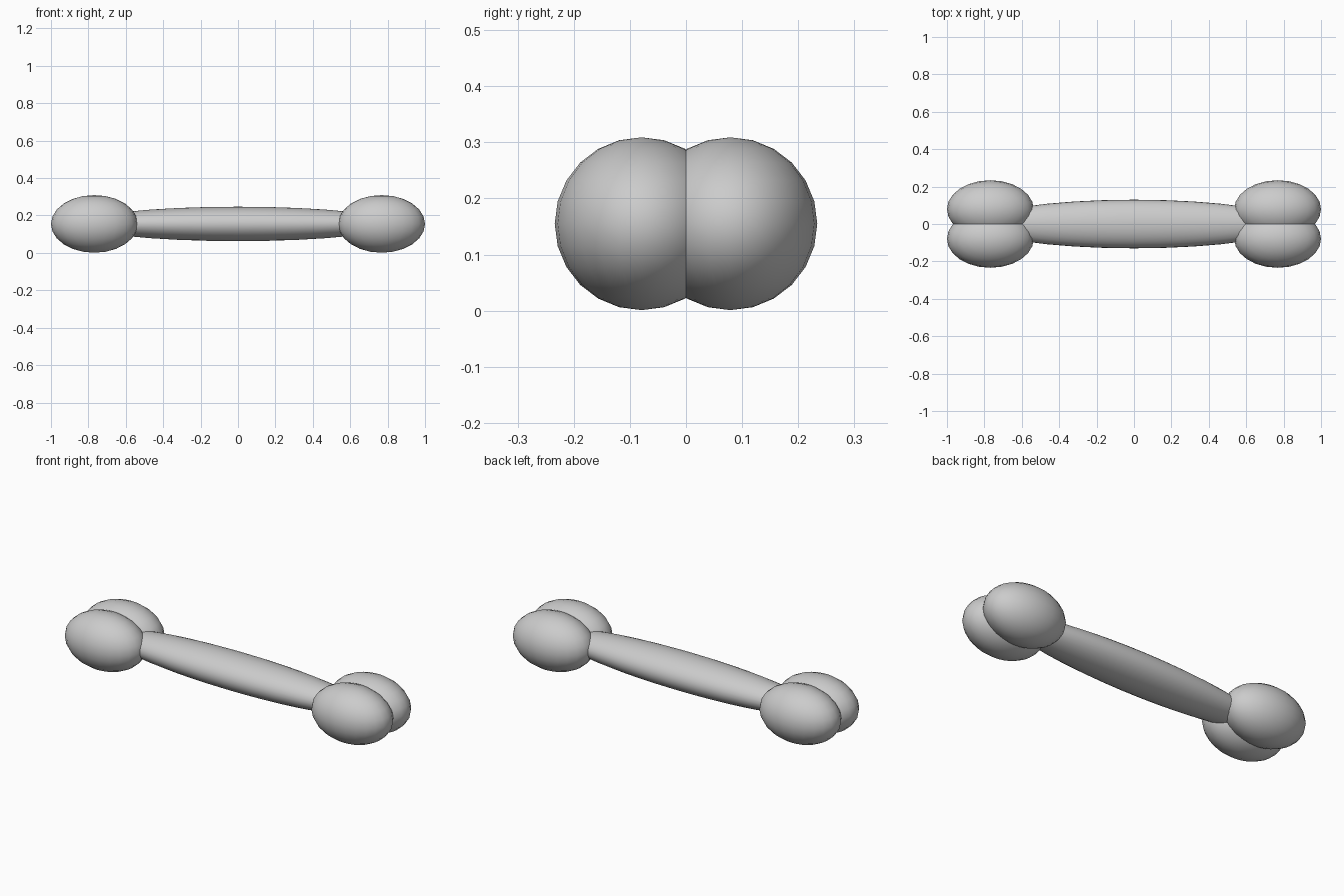
import bpy

cube = bpy.data.objects.get("Cube")
if cube:
    bpy.data.objects.remove(cube, do_unlink=True)

MID_Z = 0.155


def ellipsoid(name, centre, radii, segments=24, rings=12):
    """Smooth-shaded ellipsoid with its poles along z."""
    bpy.ops.mesh.primitive_uv_sphere_add(
        segments=segments, ring_count=rings, radius=1, location=centre)
    obj = bpy.context.object
    obj.name = name
    obj.scale = radii
    bpy.ops.object.transform_apply(location=False, rotation=False, scale=True)
    bpy.ops.object.shade_smooth()
    return obj


# Long flattened shaft, its tips buried in the knobs
ellipsoid("shaft", (0, 0, MID_Z), (0.84, 0.13, 0.092), segments=32, rings=16)

# Pair of overlapping knobs at each end
for side, sx in (("left", 1), ("right", -1)):
    for depth, sy in (("front", -1), ("back", 1)):
        ellipsoid(f"{depth}_{side}_knob",
                  (sx * 0.768, sy * 0.079, MID_Z), (0.232, 0.155, 0.154))
